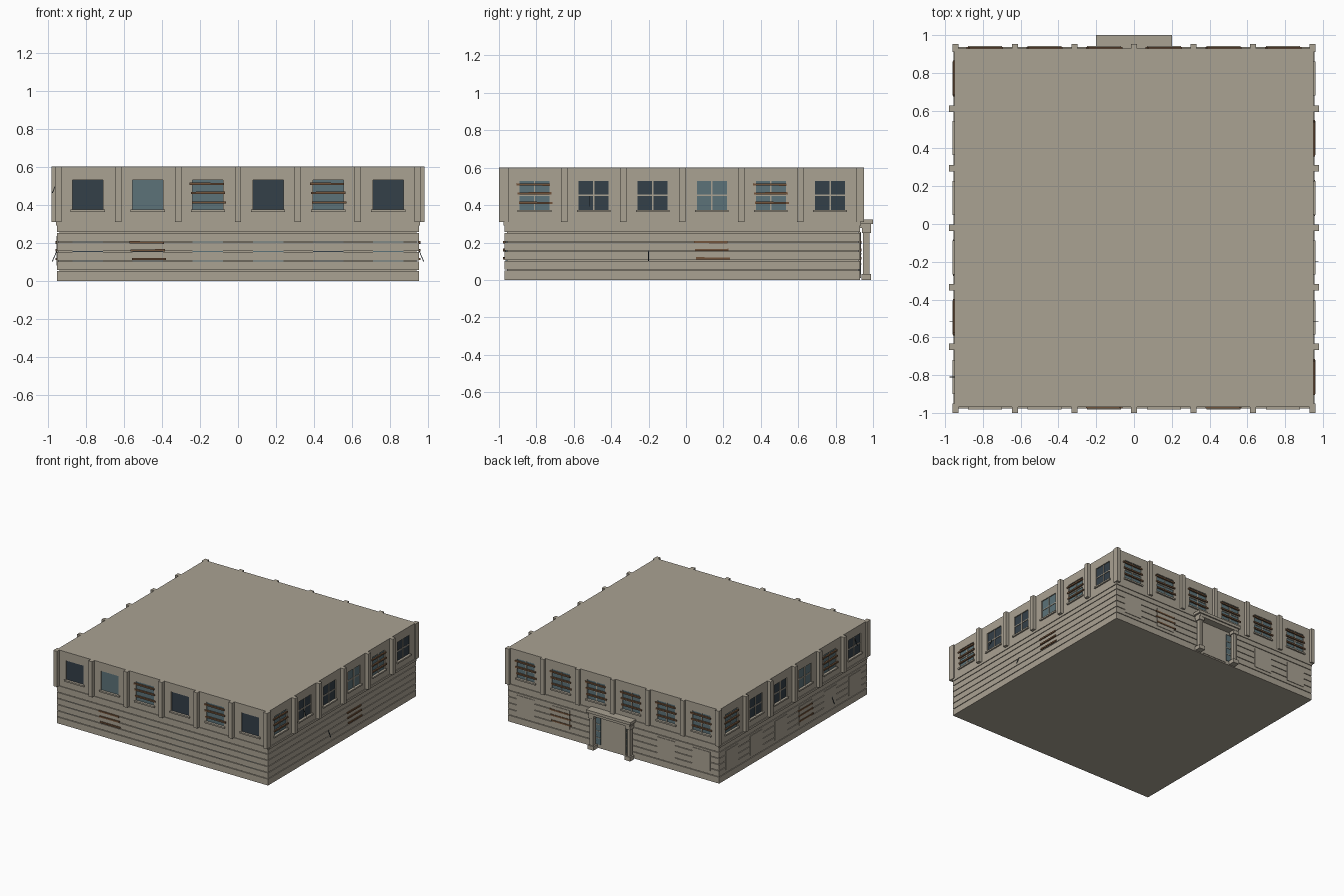
import bpy, bmesh
from mathutils import Matrix, Vector

cube = bpy.data.objects.get("Cube")
if cube:
    bpy.data.objects.remove(cube, do_unlink=True)


def material(name, rgb):
    m = bpy.data.materials.new(name)
    m.use_nodes = True
    m.diffuse_color = (*rgb, 1)
    m.node_tree.nodes["Principled BSDF"].inputs["Base Color"].default_value = (*rgb, 1)
    return m


STONE = material("tan_stone", (0.40, 0.36, 0.29))
LIT = material("blue_glass", (0.107, 0.17, 0.19))
DARK = material("dark_glass", (0.034, 0.05, 0.065))
WOOD = material("brown_wood", (0.17, 0.09, 0.045))

# Each wall frame: u runs to the viewer's right, d points outwards, z is up
WALLS = {
    "front": (Vector((0, -0.97, 0)), Vector((1, 0, 0)), Vector((0, -1, 0))),
    "left": (Vector((0.95, -0.02, 0)), Vector((0, 1, 0)), Vector((1, 0, 0))),
    "back": (Vector((0, 0.93, 0)), Vector((-1, 0, 0)), Vector((0, 1, 0))),
    "right": (Vector((-0.95, -0.02, 0)), Vector((0, -1, 0)), Vector((-1, 0, 0))),
}
parts = {}


def box(name, mat, wall, u, d, z, tilt=0, lean=0):
    """Add a box, given as (low, high) ranges in a wall frame, to a named part."""
    bm = parts.setdefault(name, (bmesh.new(), mat))[0]
    o, du, dd = WALLS[wall]
    frame = Matrix((du, dd, (0, 0, 1))).transposed().to_4x4()
    frame.translation = o
    mid = Vector([sum(r) / 2 for r in (u, d, z)])
    size = [r[1] - r[0] for r in (u, d, z)]
    m = (frame @ Matrix.Translation(mid) @ Matrix.Rotation(tilt, 4, "Y")
         @ Matrix.Rotation(lean, 4, "X") @ Matrix.Diagonal((*size, 1)))
    bmesh.ops.create_cube(bm, size=1, matrix=m)


def around(c, half):
    return (c - half, c + half)


HALF = 0.95
CENTRES = [-0.79 + 0.316 * i for i in range(6)]
W = 0.08            # half width of a window
LOW, HIGH = 0.37, 0.53


def planks(wall, c, heights):
    for i, z in enumerate(heights):
        box(f"{wall}_planks", WOOD, wall, around(c + 0.006 * (i - 1), 0.09),
            (-0.004, 0.008), around(z, 0.006), tilt=(0.01, -0.008, 0.005)[i])


def window(wall, c, glass, mullions, boarded):
    tag = "blue" if glass == LIT else "dark"
    box(f"{wall}_{tag}_panes", glass, wall, around(c, W), (-0.015, -0.008), (LOW, HIGH))
    box(f"{wall}_window_sills", STONE, wall, around(c, 0.09), (-0.01, 0.012), (0.362, 0.374))
    if mullions:
        box(f"{wall}_mullions", STONE, wall, around(c, 0.004), (-0.01, -0.003), (LOW, HIGH))
        box(f"{wall}_mullions", STONE, wall, around(c, W), (-0.01, -0.004), around(0.452, 0.004))
    if boarded:
        planks(wall, c, (0.51, 0.463, 0.412))


# Solid core with floor and roof
box("building_core", STONE, "front", (-0.938, 0.938), (-1.888, -0.012), (0, 0.6))

PATTERNS = {
    "front": "DLPDPD",
    "left": "PDDLPD",
    "back": "PPPPPP",
    "right": "PDDLPD",
}
for wall, pattern in PATTERNS.items():
    # Stone courses with narrow open joints
    for k in range(6):
        lo = 0 if k == 0 else 0.05 * k + 0.006
        box(f"{wall}_stone_courses", STONE, wall, (-HALF, HALF), (-0.02, 0), (lo, 0.05 * k + 0.051))
    box(f"{wall}_cornice", STONE, wall, (-HALF, HALF), (-0.02, 0.006), (0.292, 0.31))

    # Upper wall built around the window openings
    upper = f"{wall}_upper_wall"
    box(upper, STONE, wall, (-HALF, HALF), (-0.02, 0), (0.31, LOW))
    box(upper, STONE, wall, (-HALF, HALF), (-0.02, 0), (HIGH, 0.6))
    edges = [-HALF] + [e for c in CENTRES for e in (c - W, c + W)] + [HALF]
    for a, b in zip(edges[::2], edges[1::2]):
        box(upper, STONE, wall, (a, b), (-0.02, 0), (LOW, HIGH))

    # Upper windows
    for c, kind in zip(CENTRES, pattern):
        window(wall, c, DARK if kind == "D" else LIT, wall != "front", kind == "P")

    # Pilasters: the front and back also carry the corner ones
    for i in range(7):
        if wall in ("front", "back") or 0 < i < 6:
            box(f"{wall}_pilasters", STONE, wall, around(-0.945 + 0.315 * i, 0.017),
                (-0.02, 0.022 if wall == "back" else 0.03), (0.31, 0.6))

# Ground floor panes showing through the joints of the front
for c, kind in zip(CENTRES, "DDLLDL"):
    glass, tag = (DARK, "dark") if kind == "D" else (LIT, "blue")
    box(f"front_lower_{tag}_panes", glass, "front", around(c, W), (-0.014, -0.006), (0.075, 0.235))

# Closed ground floor panels
for wall, slots in (("back", (0, 1, 4, 5)), ("right", range(6))):
    for i in slots:
        box(f"{wall}_closed_panels", STONE, wall, around(CENTRES[i], W), (-0.01, 0.004), (0.08, 0.235))

# Boarded ground floor openings
for wall, i in (("front", 1), ("left", 3), ("back", 1), ("right", 3)):
    planks(wall, CENTRES[i], (0.202, 0.16, 0.115))

# Loose dark shards leaning out of the side walls
for wall, u, z in (("left", -0.18, 0.13), ("left", -0.495, 0.42),
                   ("right", 0.495, 0.13), ("right", 0.79, 0.49)):
    box(f"{wall}_shards", DARK, wall, around(u, 0.002), (0.012, 0.016), around(z, 0.03), lean=0.4)

# Entrance porch on the back: canopy, columns, door and sidelights
box("porch_canopy", STONE, "back", (-0.2, 0.2), (0, 0.07), (0.3, 0.322))
box("porch_canopy", STONE, "back", (-0.185, 0.185), (0, 0.06), (0.278, 0.3))
box("entrance_door", STONE, "back", (-0.11, 0.11), (-0.01, 0.005), (0.01, 0.255))
for s in (-1, 1):
    x = s * 0.165
    box("porch_columns", STONE, "back", around(x, 0.026), (0.008, 0.06), (0, 0.032))
    box("porch_columns", STONE, "back", around(x, 0.015), (0.019, 0.049), (0.03, 0.255))
    for off in (-0.011, 0.011):
        box("porch_columns", STONE, "back", around(x + off, 0.003), (0.016, 0.052), (0.03, 0.255))
    box("porch_columns", STONE, "back", around(x, 0.024), (0.01, 0.058), (0.252, 0.28))
    side = s * 0.135
    box("entrance_sidelights", LIT, "back", around(side, 0.02), (-0.005, 0.004), (0.03, 0.25))
    for z in (0.085, 0.14, 0.195):
        box("sidelight_bars", STONE, "back", around(side, 0.02), (0, 0.007), around(z, 0.003))

# Turn every collected part into an object
for name, (bm, mat) in parts.items():
    mesh = bpy.data.meshes.new(name)
    bmesh.ops.recalc_face_normals(bm, faces=bm.faces)
    bm.to_mesh(mesh)
    bm.free()
    mesh.materials.append(mat)
    bpy.context.collection.objects.link(bpy.data.objects.new(name, mesh))
